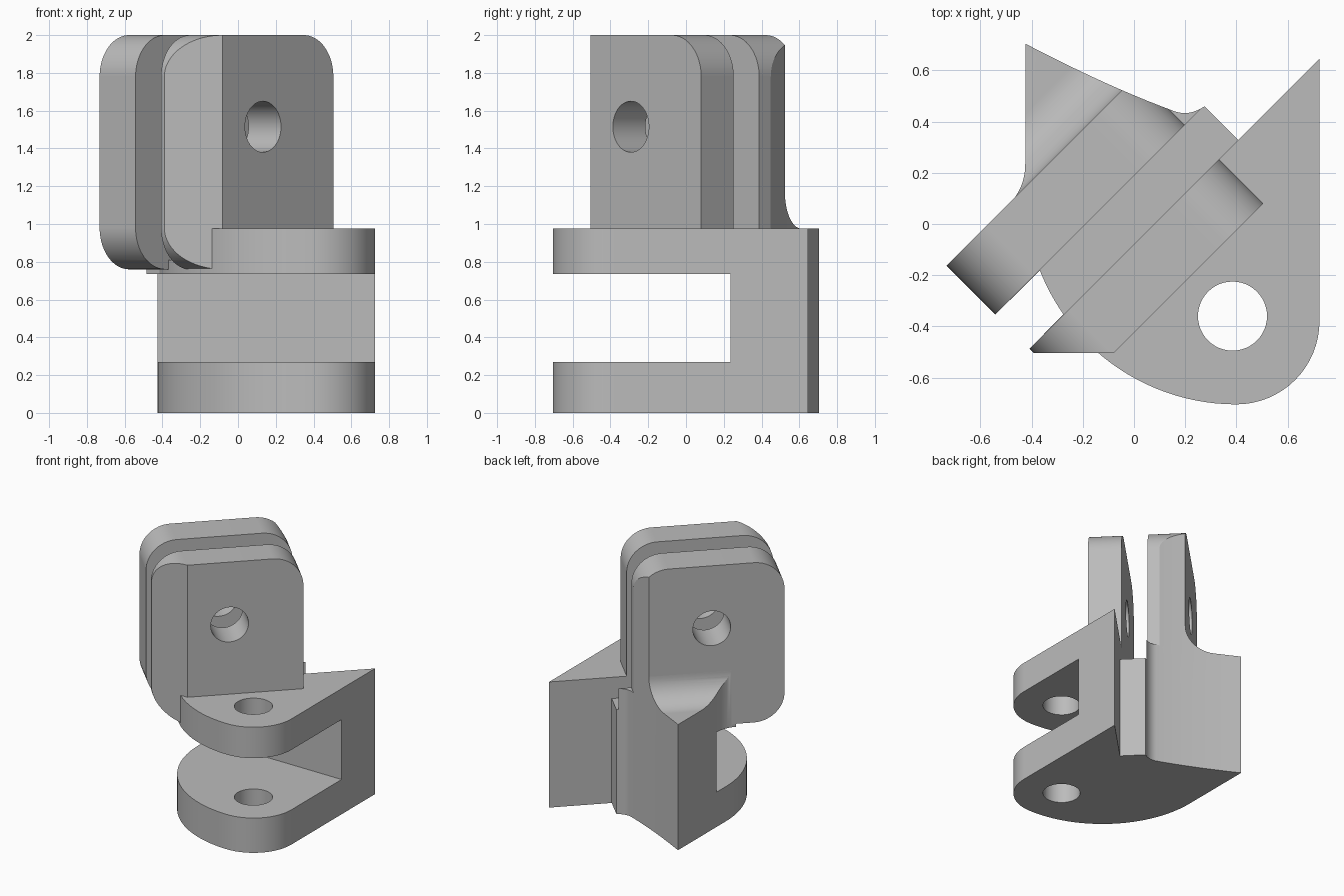
import bpy, bmesh
from math import sin, cos, pi, sqrt, radians
from mathutils import Vector

cube = bpy.data.objects.get("Cube")
if cube:
    bpy.data.objects.remove(cube, do_unlink=True)

grey = bpy.data.materials.new("plain_grey")
grey.use_nodes = True
GREY = (0.5, 0.5, 0.5, 1)
grey.diffuse_color = GREY
grey.node_tree.nodes["Principled BSDF"].inputs["Base Color"].default_value = GREY

# Diagonal axes: U runs along the upper plates, V across them
U = Vector((1, 1, 0)) / sqrt(2)
V = Vector((-1, 1, 0)) / sqrt(2)
X, Y, Z = Vector((1, 0, 0)), Vector((0, 1, 0)), Vector((0, 0, 1))


def prism(name, points, low, high, axes=(X, Y, Z)):
    """Extrude a profile in the first two axes along the third."""
    a, b, c = axes
    bm = bmesh.new()
    face = bm.faces.new([bm.verts.new(a * p + b * q + c * low) for p, q in points])
    ext = bmesh.ops.extrude_face_region(bm, geom=[face], use_keep_orig=True)
    verts = [g for g in ext["geom"] if isinstance(g, bmesh.types.BMVert)]
    bmesh.ops.translate(bm, vec=c * (high - low), verts=verts)
    bmesh.ops.recalc_face_normals(bm, faces=bm.faces)
    mesh = bpy.data.meshes.new(name)
    bm.to_mesh(mesh)
    bm.free()
    mesh.materials.append(grey)
    ob = bpy.data.objects.new(name, mesh)
    bpy.context.collection.objects.link(ob)
    return ob


def combine(ob, other, operation):
    """Apply one boolean and remove the helper."""
    other.hide_render = True
    mod = ob.modifiers.new("join", "BOOLEAN")
    mod.operation, mod.solver, mod.object = operation, "EXACT", other
    bpy.context.view_layer.objects.active = ob
    bpy.ops.object.modifier_apply(modifier=mod.name)
    bpy.data.objects.remove(other, do_unlink=True)


def arc(cx, cy, r, start, end, n=16):
    angles = [radians(start + (end - start) * i / n) for i in range(n + 1)]
    return [(cx + r * cos(t), cy + r * sin(t)) for t in angles]


def bend(p, q, r, n=10):
    """Quadratic curve from p to r pulled towards q."""
    p, q, r = Vector(p), Vector(q), Vector(r)
    return [tuple(p * (1 - t) ** 2 + q * 2 * t * (1 - t) + r * t * t)
            for t in (i / n for i in range(n + 1))]


def rect(x0, y0, x1, y1):
    return [(x0, y0), (x1, y0), (x1, y1), (x0, y1)]


def rounded_rect(x0, y0, x1, y1, r):
    return (arc(x1 - r, y1 - r, r, 0, 90) + arc(x0 + r, y1 - r, r, 90, 180)
            + arc(x0 + r, y0 + r, r, 180, 270) + arc(x1 - r, y0 + r, r, 270, 360))


TOP = 0.975
GAP0, GAP1 = -0.0566, 0.134      # gap between plates, along V
rear_curve = bend((-0.425, 0.705), (-0.1, 0.535), (0.16, 0.44), 14)
rear_nook = bend((0.16, 0.44), (0.215, 0.42), (0.276, 0.46), 8)

# Lower fork body
outline = (rear_curve + rear_nook[1:] + [(0.408, 0.328), (0.725, 0.645)]
           + arc(0.4, -0.38, 0.325, 0, -90)
           + arc(0.4, 0.12, 0.825, -90, -180, 32)[1:])
body = prism("hinge_knuckle", outline, 0, TOP)

# Filleted shoulder between the body and the rear plate
shoulder = prism("shoulder", rear_curve + [(0.1, 0.4), (-0.4, -0.02)]
                 + bend((-0.485, 0.08), (-0.425, 0.145), (-0.425, 0.235)), 0.6, 1.4)
fillet = ([(0.25, 0.5), (0.95, 0.5), (0.95, TOP)]
          + arc(0.603, TOP + 0.2, 0.2, 270, 180) + [(0.25, TOP + 0.2)])
combine(shoulder, prism("fillet_profile", fillet, -1.5, 1.5, (V, Z, U)), "INTERSECT")
combine(body, shoulder, "UNION")

# Two upper plates, trimmed by the rear curve and the flat front
plate_shape = rounded_rect(-0.633, 0.76, 0.414, 2, 0.22)
rear_plate = prism("rear_plate", plate_shape, GAP1 - 0.002, 0.403, (U, Z, V))
trim = rear_curve + [(0.5, 0.36), (0.5, 1.2), (-0.425, 1.2)]
combine(rear_plate, prism("rear_trim", trim, -0.2, 2.4), "DIFFERENCE")
front_plate = prism("front_plate", plate_shape, -0.30, GAP0 + 0.002, (U, Z, V))
combine(front_plate, prism("front_trim", rect(-1.2, -1.2, 0.6, -0.505), 0.3, 2.4),
        "DIFFERENCE")
combine(body, rear_plate, "UNION")
combine(body, front_plate, "UNION")

# Gap between the plates, fork slot and the two pin holes
cutters = [
    prism("gap", rect(-1, GAP0, 0.53, GAP1), 0.81, 2.3, (U, V, Z)),
    prism("slot", rect(-1.2, -1.2, 1.2, 0.235), 0.27, 0.735),
    prism("fork_hole", arc(0.385, -0.36, 0.135, 0, 360, 48)[:-1], -0.3, 1.3),
    prism("plate_hole", arc(-0.113, 1.515, 0.135, 0, 360, 48)[:-1], -1, 1, (U, Z, V)),
]
for cutter in cutters:
    combine(body, cutter, "DIFFERENCE")

# Smooth curves, crisp edges
bpy.ops.object.select_all(action="DESELECT")
body.select_set(True)
bpy.context.view_layer.objects.active = body
bpy.ops.object.shade_smooth_by_angle(angle=radians(20))
weighted = body.modifiers.new("flat_faces_stay_flat", "WEIGHTED_NORMAL")
weighted.keep_sharp = True
